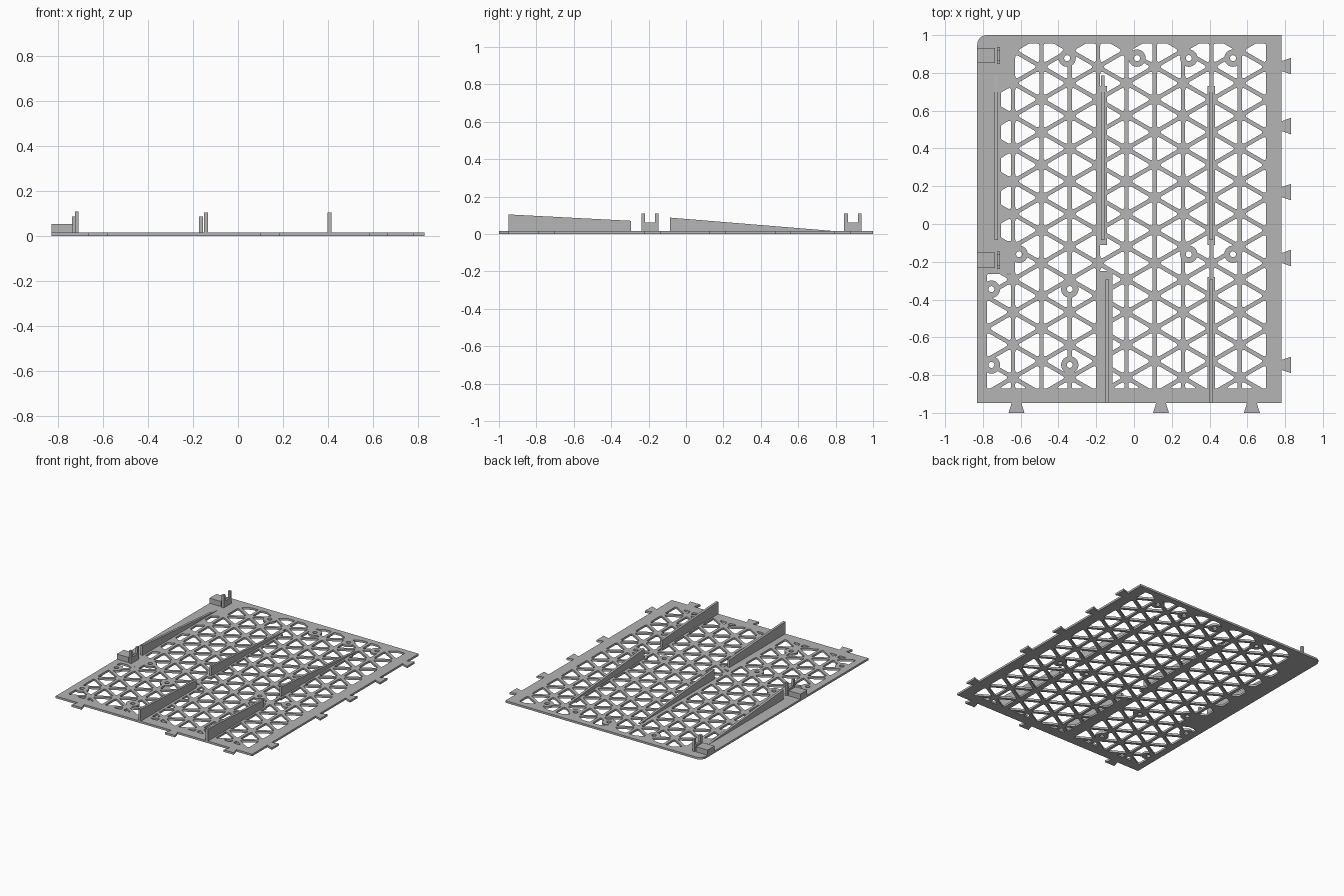
import bpy, bmesh, math
from mathutils import Vector

cube = bpy.data.objects.get("Cube")
if cube:
    bpy.data.objects.remove(cube, do_unlink=True)

grey = bpy.data.materials.new("plain grey")
grey.use_nodes = True
grey.diffuse_color = (0.46, 0.46, 0.46, 1)
grey.node_tree.nodes["Principled BSDF"].inputs["Base Color"].default_value = (0.46, 0.46, 0.46, 1)

T = 0.015            # plate thickness
PITCH = 0.15         # column spacing of the triangle grid
SIDE = PITCH / math.cos(math.pi / 6)
RIB = 0.011          # half rib width


def prisms(name, outlines, z0, z1, axes="xy"):
    """Extrude closed outlines into one object; axes 'yz' extrudes along x."""
    bm = bmesh.new()
    for pts in outlines:
        rings = []
        for h in (z0, z1):
            rings.append([bm.verts.new((p[0], p[1], h) if axes == "xy" else (h, p[0], p[1])) for p in pts])
        bm.faces.new(rings[0])
        bm.faces.new(rings[1])
        n = len(pts)
        for i in range(n):
            j = (i + 1) % n
            bm.faces.new((rings[0][i], rings[0][j], rings[1][j], rings[1][i]))
    bmesh.ops.recalc_face_normals(bm, faces=bm.faces)
    me = bpy.data.meshes.new(name)
    bm.to_mesh(me)
    bm.free()
    me.materials.append(grey)
    ob = bpy.data.objects.new(name, me)
    bpy.context.collection.objects.link(ob)
    return ob


def rect(x0, x1, y0, y1):
    return [(x0, y0), (x1, y0), (x1, y1), (x0, y1)]


def disc(c, r, n=24):
    return [(c[0] + r * math.cos(2 * math.pi * i / n), c[1] + r * math.sin(2 * math.pi * i / n)) for i in range(n)]


def cut(target, tool, op="DIFFERENCE"):
    """Apply a boolean and discard the tool."""
    tool.hide_render = True
    mod = target.modifiers.new("cut", "BOOLEAN")
    mod.operation, mod.object, mod.solver = op, tool, "MANIFOLD"
    deps = bpy.context.evaluated_depsgraph_get()
    me = bpy.data.meshes.new_from_object(target.evaluated_get(deps))
    target.modifiers.clear()
    target.data = me
    bpy.data.objects.remove(tool, do_unlink=True)


def clip(poly, axis, limit, sign):
    """Keep the part of a convex outline where sign * coordinate <= sign * limit."""
    out = []
    for a, b in zip(poly, poly[1:] + poly[:1]):
        da, db = sign * (a[axis] - limit), sign * (b[axis] - limit)
        if da <= 0:
            out.append(a)
        if da * db < 0:
            out.append(a.lerp(b, da / (da - db)))
    return out


def area(p):
    return abs(sum(a.x * b.y - b.x * a.y for a, b in zip(p, p[1:] + p[:1]))) / 2


def rounded(poly, r, steps=4):
    out = []
    n = len(poly)
    for i, p in enumerate(poly):
        a, b = poly[i - 1] - p, poly[(i + 1) % n] - p
        d = r / math.tan(a.angle(b) / 2)
        a = p + a.normalized() * min(d, a.length * 0.45)
        b = p + b.normalized() * min(d, b.length * 0.45)
        for k in range(steps + 1):
            t = k / steps
            out.append(a * (1 - t) ** 2 + p * (2 * t * (1 - t)) + b * t * t)
    return out


# Triangular openings, trimmed by the plate borders
holes = []
for col in range(-2, 8):
    x0 = -0.49 + PITCH * col
    for row in range(-4, 20):
        for points_left in (False, True):
            # tip sits on a node of one column, base on the other
            shift = 0.5 if (col % 2 == 0) == points_left else 0.0
            yc = -0.64 + SIDE * (row + shift)
            tip, base = (x0, x0 + PITCH) if points_left else (x0 + PITCH, x0)
            mid = Vector((base + (tip - base) / 3, yc))
            tri = [Vector((tip, yc)), Vector((base, yc + SIDE / 2)), Vector((base, yc - SIDE / 2))]
            scale = 1 - RIB / (PITCH / 3)
            tri = [mid + (p - mid) * scale for p in tri]
            left, top = -0.785, 0.955
            if yc > 0.74:
                left = -0.63
            elif yc > -0.22:
                left = -0.705
            elif mid.x < -0.64:
                top = -0.265
            for axis, limit, sign in ((0, left, -1), (0, 0.70, 1), (1, -0.872, -1), (1, top, 1)):
                tri = clip(tri, axis, limit, sign)
            clean = [p for i, p in enumerate(tri) if (p - tri[i - 1]).length > 0.004]
            if len(clean) > 2 and area(clean) > 0.0012:
                holes.append(rounded(clean, 0.012))
openings = prisms("openings", holes, -0.05, 0.05)

# Solid strips under the walls and round pads around the screw holes
strips = [rect(-0.195, -0.143, -0.11, 0.73), rect(-0.195, -0.115, -1, -0.25),
          rect(0.388, 0.43, -0.11, 0.73), rect(0.388, 0.43, -1, -0.28),
          rect(-0.85, -0.645, -0.262, -0.09)]
cut(openings, prisms("strips", strips, -0.1, 0.1))
screws = [(x, 0.878) for x in (-0.354, 0.016, 0.29, 0.524)]
screws += [(x, -0.16) for x in (-0.608, 0.29, 0.524)]
screws += [(x, y) for x in (-0.755, -0.34) for y in (-0.345, -0.746)]
cut(openings, prisms("pads", [disc(c, 0.046) for c in screws], -0.1, 0.1))

# Base plate with one rounded corner
R = 0.05
arc = [(-0.83 + R - R * math.sin(a), 1 - R + R * math.cos(a)) for a in [math.pi / 16 * i for i in range(9)]]
plate = prisms("base_plate", [[(-0.83, -0.948), (0.78, -0.948), (0.78, 1)] + arc], 0, T)
cut(plate, openings)
cut(plate, prisms("drills", [disc(c, 0.016, 16) for c in screws], -0.05, 0.05))

# Dovetail tabs on the left and front edges
side = [[(0.78, y - 0.026), (0.83, y - 0.043), (0.83, y + 0.043), (0.78, y + 0.026)]
        for y in (0.836, 0.518, 0.169, -0.18, -0.746)]
front = [[(x - 0.026, -0.948), (x - 0.042, -1), (x + 0.042, -1), (x + 0.026, -0.948)]
         for x in (-0.622, 0.143, 0.624)]
prisms("side_tabs", side, 0, T)
prisms("front_tabs", front, 0, T)

# Sloping walls
Z = T - 0.002
for i, x in enumerate((-0.73, -0.165, 0.408)):
    prisms(f"rear_wall_{i + 1}", [[(-0.085, Z), (0.785, Z), (0.785, T + 0.001), (-0.085, 0.087)]],
           x - 0.009, x + 0.009, "yz")
for i, x in enumerate((-0.142, 0.408)):
    prisms(f"front_wall_{i + 1}", [[(-0.948, Z), (-0.293, Z), (-0.293, 0.07), (-0.948, 0.104)]],
           x - 0.009, x + 0.009, "yz")

# Edge clips: a block and a forked upright
for name, y in (("rear", 0.892), ("front", -0.192)):
    prisms(name + "_clip_block", [rect(-0.83, -0.735, y - 0.04, y + 0.04)], Z, 0.053)
    h, g = 0.046, 0.027
    fork = [(y - h, Z), (y + h, Z), (y + h, 0.108), (y + g, 0.108), (y + g, 0.06),
            (y - g, 0.06), (y - g, 0.108), (y - h, 0.108)]
    prisms(name + "_clip_fork", [fork], -0.726, -0.709, "yz")
